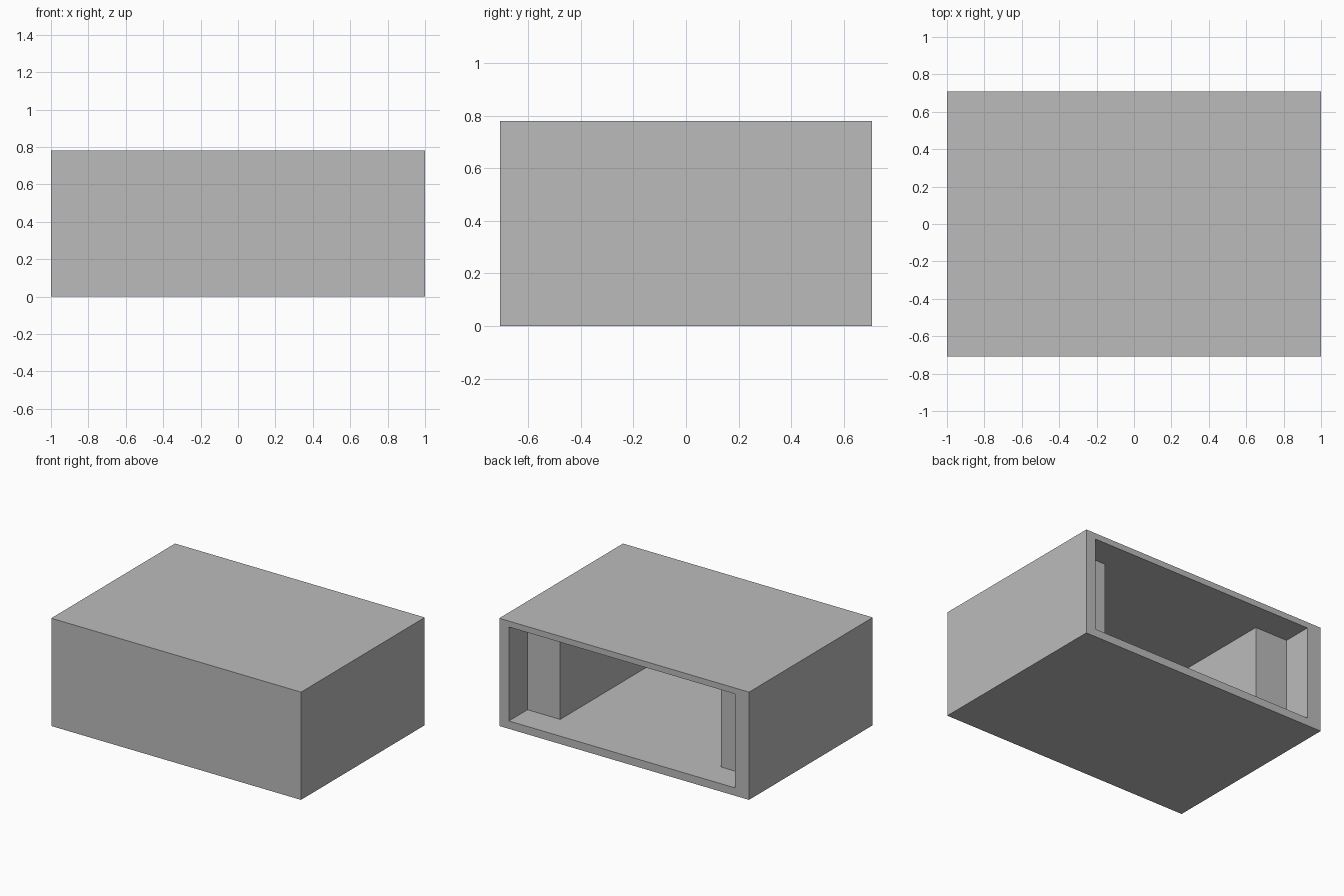
import bpy
import bmesh

cube = bpy.data.objects.get("Cube")
if cube:
    bpy.data.objects.remove(cube, do_unlink=True)

WIDTH, DEPTH, HEIGHT = 2.0, 1.415, 0.78
BACK = DEPTH / 2

grey = bpy.data.materials.new("plain grey")
grey.use_nodes = True
grey.diffuse_color = (0.5, 0.5, 0.5, 1)
grey.node_tree.nodes["Principled BSDF"].inputs["Base Color"].default_value = (0.5, 0.5, 0.5, 1)


def prism(name, outline, low, high):
    """Extrude a plan outline between two heights."""
    bm = bmesh.new()
    base = bm.faces.new([bm.verts.new((x, y, low)) for x, y in outline])
    top = bmesh.ops.extrude_face_region(bm, geom=[base])["geom"]
    verts = [v for v in top if isinstance(v, bmesh.types.BMVert)]
    bmesh.ops.translate(bm, verts=verts, vec=(0, 0, high - low))
    bmesh.ops.recalc_face_normals(bm, faces=bm.faces)
    mesh = bpy.data.meshes.new(name)
    bm.to_mesh(mesh)
    bm.free()
    mesh.materials.append(grey)
    obj = bpy.data.objects.new(name, mesh)
    bpy.context.collection.objects.link(obj)
    return obj


# Outer casing
w = WIDTH / 2
casing = prism("casing", [(-w, -BACK), (w, -BACK), (w, BACK), (-w, BACK)], 0, HEIGHT)

# Cavity open at the back: wide mouth, then a narrower chamber, slightly off centre
shift, mouth, chamber = 0.018, 0.905, 0.643
step, front_wall = BACK - 0.213, -BACK + 0.07
half = [(chamber, front_wall), (chamber, step), (mouth, step), (mouth, BACK + 0.1)]
outline = [(shift + x, y) for x, y in half]
outline += [(shift - x, y) for x, y in reversed(half)]
cavity = prism("cavity_cutter", outline, 0.057, HEIGHT - 0.043)
cavity.hide_render = True

# Hollow out the casing
cut = casing.modifiers.new("hollow", 'BOOLEAN')
cut.operation = 'DIFFERENCE'
cut.solver = 'EXACT'
cut.object = cavity
bpy.context.view_layer.objects.active = casing
bpy.ops.object.modifier_apply(modifier=cut.name)
bpy.data.objects.remove(cavity, do_unlink=True)
